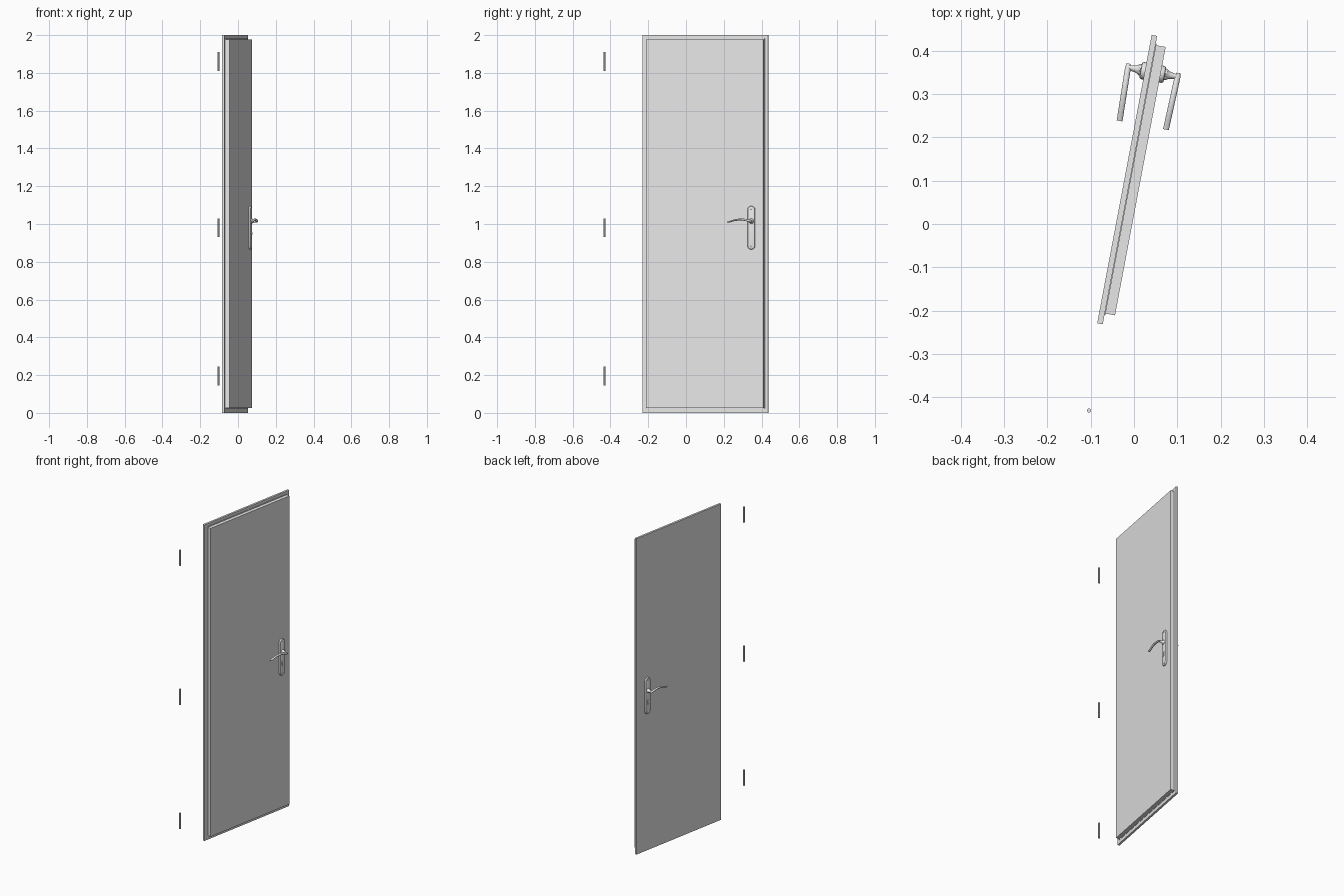
import bpy, bmesh, math
from mathutils import Matrix, Vector

cube = bpy.data.objects.get("Cube")
if cube:
    bpy.data.objects.remove(cube, do_unlink=True)

grey = bpy.data.materials.new("plain_grey")
grey.use_nodes = True
grey.diffuse_color = (0.8, 0.8, 0.8, 1)
grey.node_tree.nodes["Principled BSDF"].inputs["Base Color"].default_value = (0.8, 0.8, 0.8, 1)

# The open door is swung about the vertical axis: local x = thickness, y = width
SWING = Matrix.Rotation(math.radians(-10.7), 4, 'Z')
MID = -0.0225       # middle of the door thickness
HALF = 0.0185       # half of the door thickness
LOCK_Y = 0.352      # centre line of the handle plates


def loft(name, rings, matrix=SWING, smooth=True):
    """Skin a list of equal-length rings and cap both ends."""
    bm = bmesh.new()
    loops = [[bm.verts.new(p) for p in ring] for ring in rings]
    n = len(loops[0])
    for a, b in zip(loops, loops[1:]):
        for i in range(n):
            j = (i + 1) % n
            bm.faces.new((a[i], a[j], b[j], b[i]))
    bm.faces.new(loops[0])
    bm.faces.new(loops[-1])
    bmesh.ops.recalc_face_normals(bm, faces=bm.faces)
    mesh = bpy.data.meshes.new(name)
    bm.to_mesh(mesh)
    bm.free()
    mesh.materials.append(grey)
    obj = bpy.data.objects.new(name, mesh)
    bpy.context.collection.objects.link(obj)
    obj.matrix_world = matrix
    if smooth:
        bpy.ops.object.select_all(action='DESELECT')
        obj.select_set(True)
        bpy.context.view_layer.objects.active = obj
        bpy.ops.object.shade_smooth_by_angle(angle=math.radians(35))
    return obj


def panel(name, x0, x1, y0, y1, z0, z1):
    rings = [[(x, y0, z0), (x, y1, z0), (x, y1, z1), (x, y0, z1)] for x in (x0, x1)]
    loft(name, rings, smooth=False)


def capsule(x, y, z0, z1, r, steps=10):
    """Upright rounded outline at depth x."""
    pts = []
    for centre, start in ((z1 - r, 0), (z0 + r, math.pi)):
        for i in range(steps + 1):
            t = start + math.pi * i / steps
            pts.append((x, y + r * math.cos(t), centre + r * math.sin(t)))
    return pts


def disc(x, y, z, r, steps=20):
    return [(x, y + r * math.cos(math.tau * i / steps), z + r * math.sin(math.tau * i / steps))
            for i in range(steps)]


# Door leaf: wide thin rebate panel, narrow seal, thick main panel
panel("rebate_panel", -0.041, -0.028, -0.241, 0.437, 0, 2)
panel("door_seal", -0.028, -0.026, -0.219, 0.419, 0.022, 1.982)
panel("main_panel", -0.026, -0.004, -0.2155, 0.4155, 0.026, 1.978)

# Matching handle set on each face
for label, side in (("inner", 1), ("outer", -1)):
    def out(d):
        return MID + side * (HALF + d)

    # Back plate with a chamfered rim
    loft(label + "_handle_plate", [
        capsule(out(d), LOCK_Y, 0.865 + i, 1.095 - i, 0.02 - i)
        for d, i in ((0, 0), (0.006, 0), (0.009, 0.002), (0.010, 0.005))])

    # Turned neck that flares at the plate
    loft(label + "_handle_neck", [
        disc(out(d), LOCK_Y + 0.001, 1.015, r)
        for d, r in ((0.008, 0.014), (0.014, 0.013), (0.016, 0.011), (0.022, 0.008),
                     (0.034, 0.006), (0.042, 0.006))])

    # Arched lever swept back over the door
    rings = []
    for i in range(15):
        t = i / 14
        y = LOCK_Y + 0.010 - 0.134 * t
        z = 1.013 + 0.012 * math.sin(math.pi * min(1, t * 1.05)) - 0.003 * t
        x = out(0.040 - 0.004 * t)
        wide = 0.0068 * (0.65 if i == 0 else 1)
        tall = (0.0065 - 0.0025 * t) * (0.6 if i in (0, 14) else 1)
        rings.append([(x + wide * math.cos(math.tau * k / 14), y,
                       z + tall * math.sin(math.tau * k / 14)) for k in range(14)])
    loft(label + "_handle_lever", rings)

    # Lock barrel: round plug over a narrow tail
    loft(label + "_lock_plug", [disc(out(d), LOCK_Y, 0.949, 0.0085) for d in (0.008, 0.013)])
    loft(label + "_lock_tail", [capsule(out(d), LOCK_Y, 0.924, 0.95, 0.005) for d in (0.008, 0.013)])
    loft(label + "_key_slot", [capsule(out(d), LOCK_Y, 0.943, 0.955, 0.001) for d in (0.012, 0.0136)])

    # Domed fixing screws
    for place, z in (("upper", 1.082), ("lower", 0.878)):
        loft(label + "_" + place + "_screw", [
            disc(out(d), LOCK_Y, z, r) for d, r in ((0.009, 0.005), (0.011, 0.0045), (0.012, 0.003))])

# Hinge pins standing on the pivot line, away from the leaf
for place, z in (("lower", 0.195), ("middle", 0.98), ("upper", 1.86)):
    ring = [Vector((0.0048 * math.cos(math.tau * k / 16), 0.0048 * math.sin(math.tau * k / 16), 0))
            for k in range(16)]
    loft(place + "_hinge_pin", [[p + Vector((0, 0, h)) for p in ring] for h in (-0.05, 0.05)],
         Matrix.Translation((-0.104, -0.431, z)))
